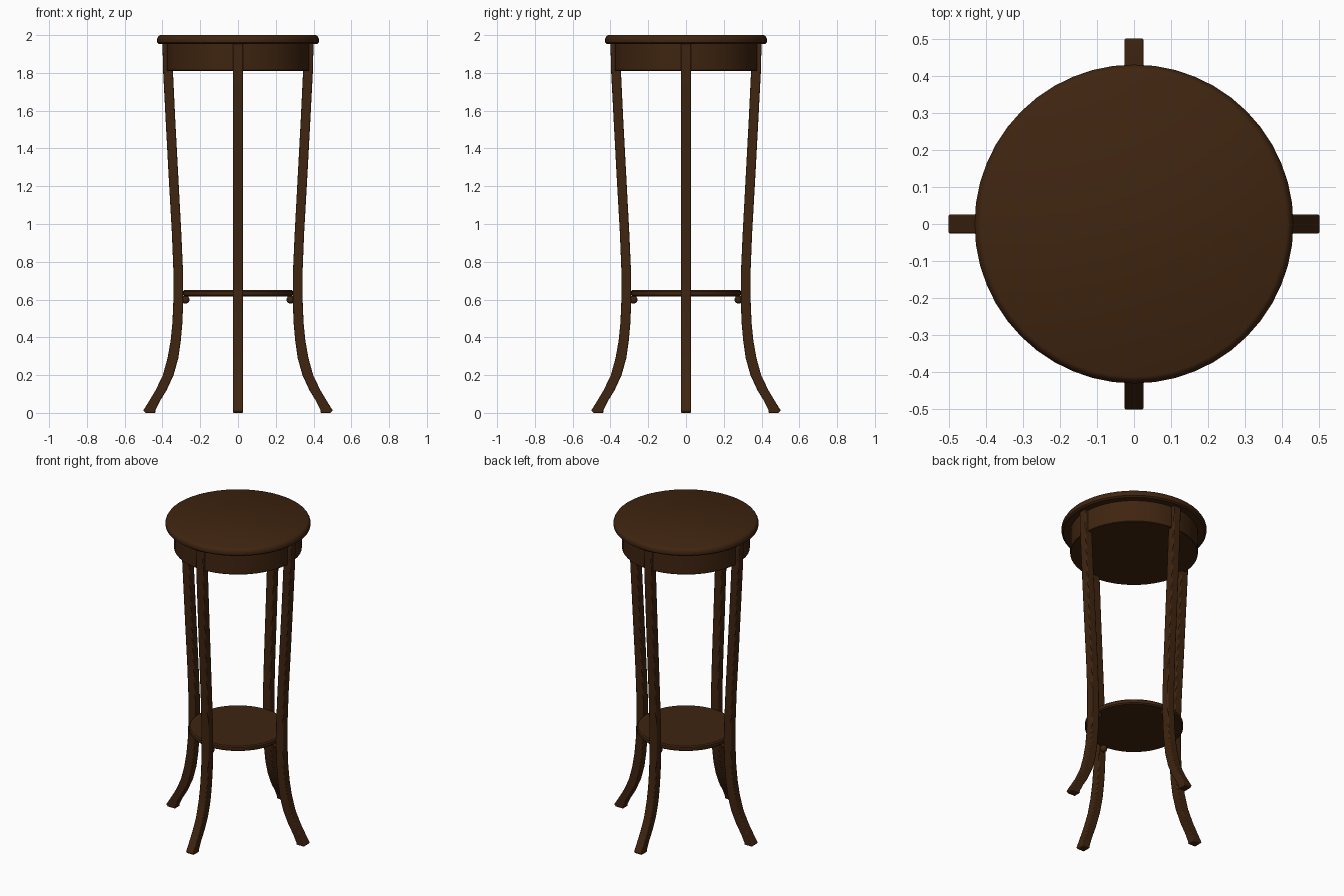
import bpy, bmesh, math
from mathutils import Matrix

cube = bpy.data.objects.get("Cube")
if cube:
    bpy.data.objects.remove(cube, do_unlink=True)

wood = bpy.data.materials.new("dark brown wood")
wood.use_nodes = True
wood.diffuse_color = (0.05, 0.018, 0.005, 1)
wood.node_tree.nodes["Principled BSDF"].inputs["Base Color"].default_value = wood.diffuse_color


def finish(name, bm):
    """Turn a bmesh into a wooden object with smooth curves and sharp edges."""
    bmesh.ops.recalc_face_normals(bm, faces=bm.faces)
    mesh = bpy.data.meshes.new(name)
    bm.to_mesh(mesh)
    bm.free()
    mesh.materials.append(wood)
    obj = bpy.data.objects.new(name, mesh)
    bpy.context.collection.objects.link(obj)
    bpy.ops.object.select_all(action="DESELECT")
    obj.select_set(True)
    bpy.context.view_layer.objects.active = obj
    bpy.ops.object.shade_smooth_by_angle(angle=math.radians(35))
    return obj


def turned(name, profile, sides=48):
    """Closed round part from (radius, height) points, bottom to top."""
    bm = bmesh.new()
    rings = []
    for r, z in profile:
        ring = bmesh.ops.create_circle(bm, segments=sides, radius=r,
                                       matrix=Matrix.Translation((0, 0, z)))
        rings.append(ring["verts"])
    for low, high in zip(rings, rings[1:]):
        for i in range(sides):
            j = (i + 1) % sides
            bm.faces.new((low[i], low[j], high[j], high[i]))
    bm.faces.new(rings[0])
    bm.faces.new(rings[-1])
    return finish(name, bm)


# Round top, apron and lower shelf
turned("table_top", [(0.418, 1.952), (0.428, 1.96), (0.43, 1.975), (0.427, 1.985),
                     (0.42, 1.996), (0.412, 2.0)])
turned("apron", [(0.374, 1.81), (0.378, 1.814), (0.378, 1.955)])
turned("lower_shelf", [(0.284, 0.617), (0.291, 0.624), (0.291, 0.643), (0.284, 0.65)])

# Leg side profile: (height, inner, outer)
leg_profile = [(0.0, 0.437, 0.49), (0.012, 0.438, 0.502), (0.06, 0.415, 0.472),
               (0.12, 0.378, 0.436), (0.2, 0.341, 0.398), (0.29, 0.316, 0.373),
               (0.38, 0.303, 0.357), (0.48, 0.294, 0.347), (0.6, 0.29, 0.342),
               (0.75, 0.291, 0.342), (0.95, 0.3, 0.35), (1.25, 0.316, 0.367),
               (1.55, 0.332, 0.383), (1.8, 0.344, 0.396), (1.955, 0.349, 0.4)]
half_width = 0.026

for i, side in enumerate(("left", "back", "right", "front")):
    turn = Matrix.Rotation(i * math.pi / 2, 4, "Z")

    # Sabre leg swept up from the foot
    bm = bmesh.new()
    rings = [[bm.verts.new(p) for p in ((a, -half_width, z), (b, -half_width, z),
                                        (b, half_width, z), (a, half_width, z))]
             for z, a, b in leg_profile]
    for low, high in zip(rings, rings[1:]):
        for k in range(4):
            m = (k + 1) % 4
            bm.faces.new((low[k], low[m], high[m], high[k]))
    bm.faces.new(rings[0])
    bm.faces.new(rings[-1])
    leg = finish(side + "_leg", bm)
    leg.matrix_world = turn
    bevel = leg.modifiers.new("soft edges", "BEVEL")
    bevel.width = 0.005
    bevel.segments = 2
    bevel.limit_method = "ANGLE"
    bevel.angle_limit = math.radians(50)

    # Small round knob that carries the shelf
    bm = bmesh.new()
    bmesh.ops.create_uvsphere(bm, u_segments=16, v_segments=10, radius=0.022,
                              matrix=Matrix.Translation((0.279, 0, 0.6)))
    finish(side + "_shelf_knob", bm).matrix_world = turn
